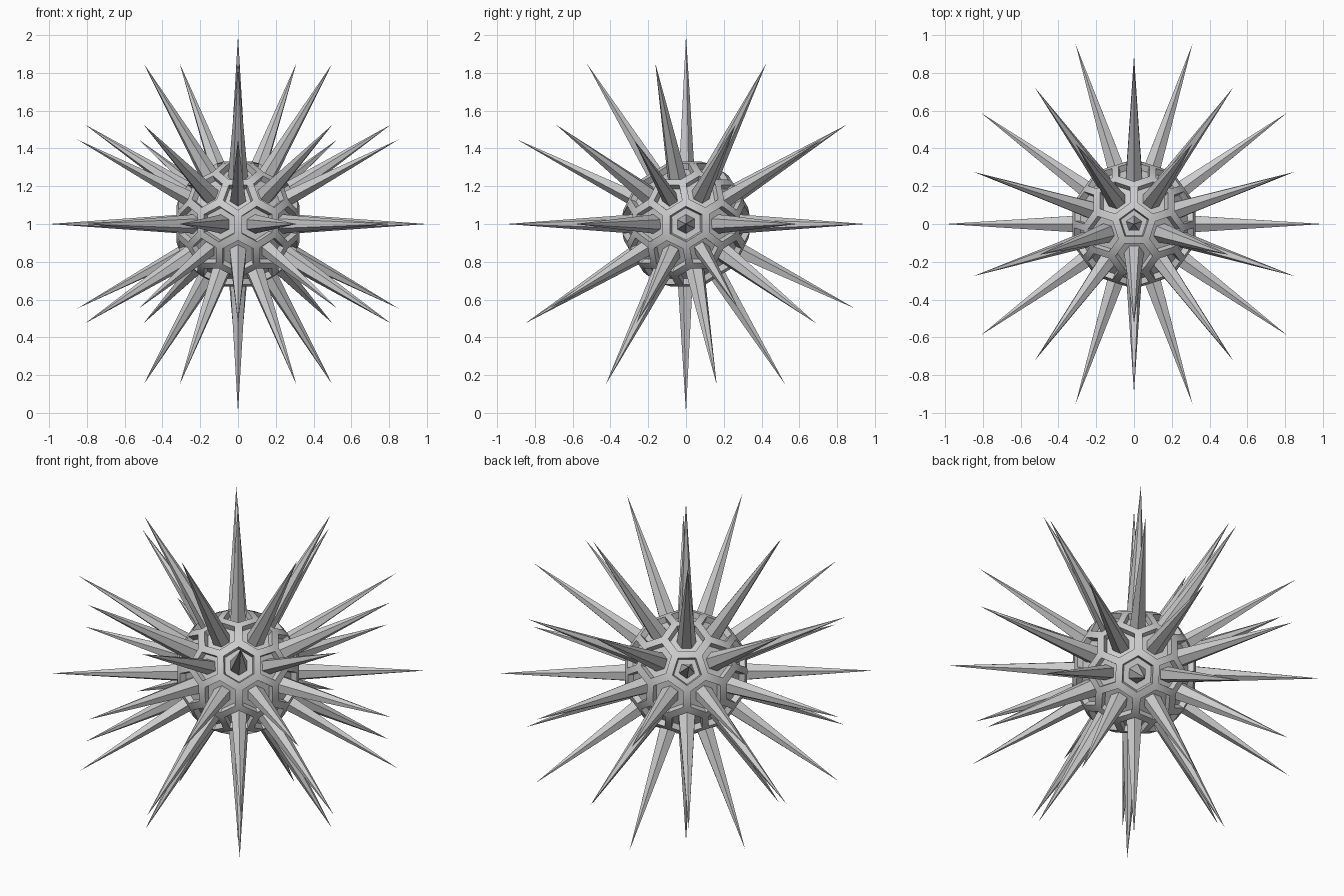
import bpy, bmesh, math
from mathutils import Vector, Matrix

if "Cube" in bpy.data.objects:
    bpy.data.objects.remove(bpy.data.objects["Cube"])

CENTRE = Vector((0, 0, 1))
R_BODY, R_TIP = 0.34, 1.0
RIM, BASE = 0.79, 0.47      # socket rim and spike foot, relative to each cell
FLOOR = 0.90                # radial scale of the socket floor

# Guide: 42-point icosphere whose dual gives 12 pentagon and 30 hexagon cells
guide = bmesh.new()
bmesh.ops.create_icosphere(guide, subdivisions=2, radius=1)
bmesh.ops.rotate(guide, verts=guide.verts, cent=(0, 0, 0),
                 matrix=Matrix.Rotation(-math.pi / 2, 3, 'Z'))
guide.verts.ensure_lookup_table()
guide.faces.index_update()

body = bmesh.new()
spikes = bmesh.new()
corners = {f.index: body.verts.new(f.calc_center_median().normalized() * R_BODY + CENTRE)
           for f in guide.faces}


def ring(bm, points):
    return [bm.verts.new(p + CENTRE) for p in points]


def bridge(bm, a, b):
    n = len(a)
    for i in range(n):
        j = (i + 1) % n
        bm.faces.new((a[i], a[j], b[j], b[i]))


for v in guide.verts:
    axis = v.co.normalized()
    side = axis.orthogonal().normalized()
    up = axis.cross(side)
    # Cell corners in counter-clockwise order about the axis
    cell = sorted(v.link_faces, key=lambda f: math.atan2(
        f.calc_center_median().dot(up), f.calc_center_median().dot(side)))
    outer = [corners[f.index] for f in cell]
    pts = [c.co - CENTRE for c in outer]
    mid = sum(pts, Vector()) / len(pts)

    # Strip, socket wall and socket floor
    rim_pts = [(mid + (p - mid) * RIM).normalized() * R_BODY for p in pts]
    floor_pts = [p * FLOOR for p in rim_pts]
    fmid = sum(floor_pts, Vector()) / len(pts)
    foot_pts = [fmid + (p - fmid) * BASE / RIM for p in floor_pts]
    rim, floor, foot = (ring(body, p) for p in (rim_pts, floor_pts, foot_pts))
    bridge(body, outer, rim)
    bridge(body, rim, floor)
    bridge(body, floor, foot)

    # Spike
    foot = ring(spikes, foot_pts)
    tip = spikes.verts.new(axis * R_TIP + CENTRE)
    for i in range(len(foot)):
        spikes.faces.new((foot[i], foot[(i + 1) % len(foot)], tip))


def finish(bm, name):
    mesh = bpy.data.meshes.new(name)
    bm.to_mesh(mesh)
    bm.free()
    ob = bpy.data.objects.new(name, mesh)
    bpy.context.collection.objects.link(ob)
    return ob


guide.free()
ball = finish(body, "socketed_ball")
finish(spikes, "spikes")

# Smooth strips on the ball, crisp socket edges
bpy.ops.object.select_all(action='DESELECT')
ball.select_set(True)
bpy.context.view_layer.objects.active = ball
bpy.ops.object.shade_smooth_by_angle(angle=math.radians(35))
